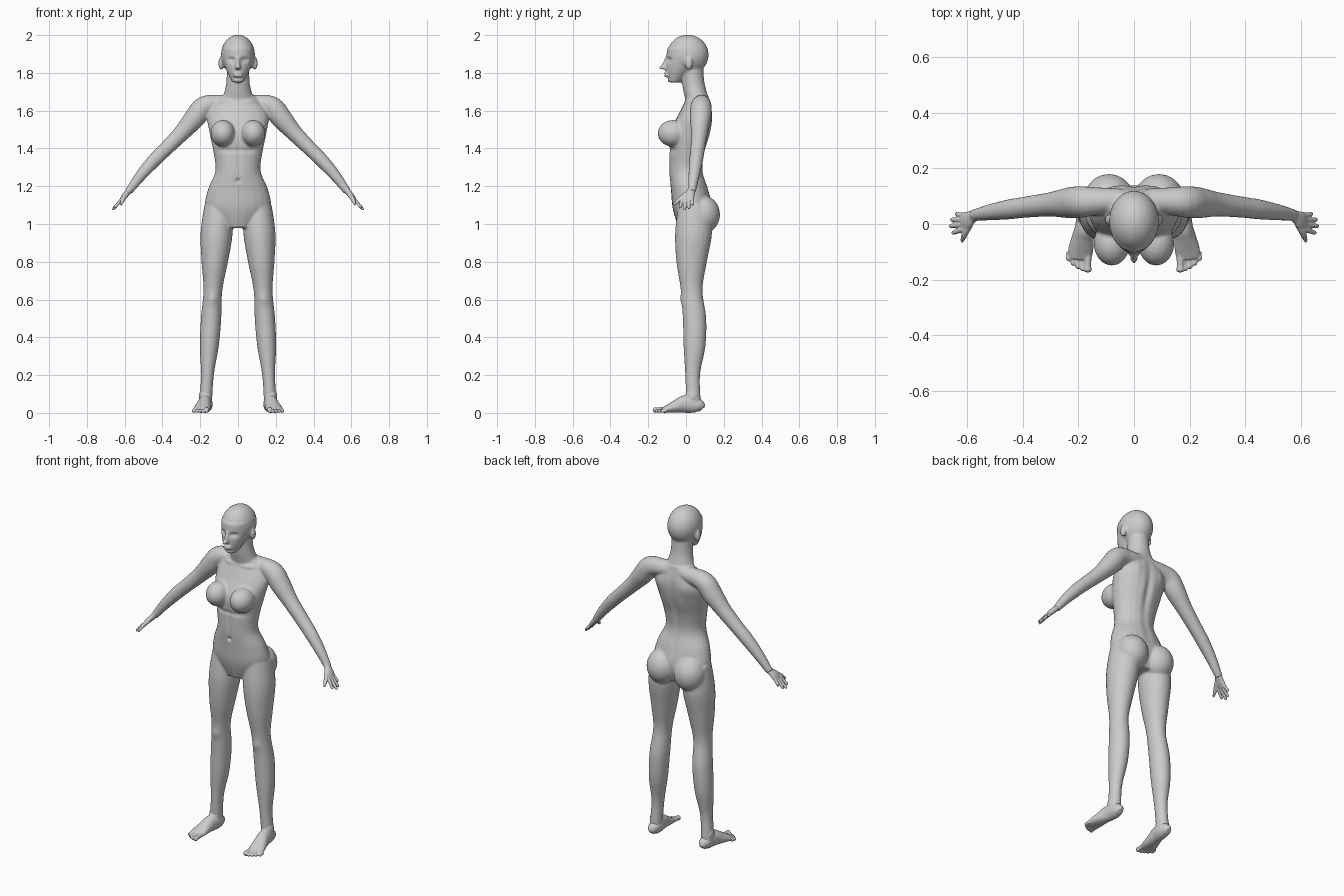
import bpy, bmesh, math
from mathutils import Vector, Matrix

cube = bpy.data.objects.get("Cube")
if cube:
    bpy.data.objects.remove(cube, do_unlink=True)

TONE = (0.6, 0.6, 0.6, 1)
grey = bpy.data.materials.new("clay_grey")
grey.use_nodes = True
grey.diffuse_color = TONE
grey.node_tree.nodes["Principled BSDF"].inputs["Base Color"].default_value = TONE

SIDES = 24
STEPS = 5
UP = Vector((0, 0, 1))
BACK = Vector((0, 1, 0))


def spline(rows):
    """Smooth curve through rows of numbers, passing through every row."""
    last = len(rows) - 1
    path = []
    for i in range(last):
        before, start, end, after = (rows[max(0, min(i + k, last))] for k in (-1, 0, 1, 2))
        for step in range(STEPS):
            t = step / STEPS
            point = []
            for a, b, c, d in zip(before, start, end, after):
                leave, arrive = (c - a) / 2, (d - b) / 2
                bend = 3 * (c - b) - 2 * leave - arrive
                settle = leave + arrive - 2 * (c - b)
                point.append(b + t * (leave + t * (bend + t * settle)))
            path.append(point)
    return path + [list(rows[last])]


def tube(bm, rows, ref=BACK, level=False, sides=(1, -1)):
    """Loft ovals through (x, y, z, radius_a, radius_b); level keeps them horizontal."""
    path = spline(rows)
    for side in sides:
        rings = []
        for i, (x, y, z, radius_a, radius_b) in enumerate(path):
            previous = Vector(path[max(i - 1, 0)][:3])
            following = Vector(path[min(i + 1, len(path) - 1)][:3])
            along = UP if level else (following - previous).normalized()
            across = ref.cross(along).normalized()
            over = along.cross(across)
            ring = []
            for k in range(SIDES):
                angle = math.tau * k / SIDES
                p = Vector((x, y, z))
                p += across * radius_a * math.cos(angle) + over * radius_b * math.sin(angle)
                ring.append(bm.verts.new((p.x * side, p.y, p.z)))
            rings.append(ring)
        for low, high in zip(rings, rings[1:]):
            for k in range(SIDES):
                j = (k + 1) % SIDES
                bm.faces.new((low[k], low[j], high[j], high[k]))
        bm.faces.new(rings[0][::-1])
        bm.faces.new(rings[-1])


def trunk(bm, bottom, step, sections):
    """Central loft at even heights from (half_width, front, back)."""
    rows = [(0, (front + back) / 2, bottom + i * step, width, (back - front) / 2)
            for i, (width, front, back) in enumerate(sections)]
    tube(bm, rows, level=True, sides=(1,))


def ball(bm, centre, radii):
    """Ellipsoid, mirrored when it lies off the centre line."""
    x, y, z = centre
    for side in ((1, -1) if x else (1,)):
        place = Matrix.Translation((x * side, y, z)) @ Matrix.Diagonal((*radii, 1))
        bmesh.ops.create_uvsphere(bm, u_segments=SIDES, v_segments=SIDES, radius=1, matrix=place)


def fuse(name, bm, voxel, smoothing):
    """Merge overlapping forms into one smooth skin."""
    bmesh.ops.recalc_face_normals(bm, faces=bm.faces)
    mesh = bpy.data.meshes.new(name)
    bm.to_mesh(mesh)
    bm.free()
    ob = bpy.data.objects.new(name, mesh)
    bpy.context.collection.objects.link(ob)
    skin = ob.modifiers.new("skin", 'REMESH')
    skin.mode = 'VOXEL'
    skin.voxel_size = voxel
    soften = ob.modifiers.new("soften", 'SMOOTH')
    soften.factor = 0.5
    soften.iterations = smoothing
    graph = bpy.context.evaluated_depsgraph_get()
    merged = bpy.data.meshes.new_from_object(ob.evaluated_get(graph))
    ob.modifiers.clear()
    ob.data = merged
    merged.materials.clear()
    merged.materials.append(grey)
    for face in merged.polygons:
        face.use_smooth = True
    return ob


def press(ob, x, y, z, wide, tall, push, deep=.04):
    """Push the skin softly backwards, or forwards when push is negative."""
    for side in ((1, -1) if x else (1,)):
        for v in ob.data.vertices:
            away = Vector(((v.co.x - x * side) / wide, (v.co.y - y) / deep, (v.co.z - z) / tall))
            if away.length < 3:
                v.co.y += push * math.exp(-away.length_squared)


# Torso, neck, breasts and buttocks
form = bmesh.new()
trunk(form, bottom=.98, step=.1, sections=(
    (.08, -.04, .11), (.17, -.07, .14), (.16, -.08, .12), (.12, -.09, .09),
    (.13, -.09, .1), (.15, -.09, .13), (.16, -.04, .14), (.09, .01, .12)))
trunk(form, bottom=1.64, step=.1, sections=((.09, 0, .13), (.063, -.02, .1), (.06, -.02, .09)))
ball(form, centre=(.08, -.07, 1.48), radii=(.065, .08, .07))
ball(form, centre=(.09, .09, 1.05), radii=(.09, .09, .1))

# Arms sweep forward toward the wrist
arm = [(0, 1.64, .04), (.1, 1.64, .045), (.18, 1.62, .056), (.23, 1.56, .056), (.3, 1.48, .044),
       (.39, 1.39, .038), (.45, 1.33, .036), (.52, 1.25, .029), (.58, 1.17, .02)]
tube(form, [(x, .085 - .16 * x * x, z, r, r) for x, z, r in arm])

# Legs stand on a straight slanted axis
leg = [(.04, .034), (.035, .034), (.045, .05), (.045, .054),
       (.03, .05), (.03, .07), (.04, .085), (.045, .075)]
leg_rows = []
for i, (y, r) in enumerate(leg):
    z = .05 + .15 * i
    leg_rows.append((.175 - .065 * z, y, z, r, r * 1.15))
tube(form, leg_rows, level=True)

# Skull, face, nose, lips and ears
ball(form, centre=(0, .01, 1.895), radii=(.09, .11, .107))
trunk(form, bottom=1.75, step=.06, sections=(
    (.03, -.095, -.03), (.06, -.105, .03), (.08, -.105, .08), (.085, -.1, .1)))
tube(form, [(0, -.1, 1.88, .01, .01), (0, -.11, 1.85, .01, .015), (0, -.12, 1.82, .016, .016)],
     sides=(1,))
ball(form, centre=(0, -.105, 1.79), radii=(.026, .015, .014))
ball(form, centre=(.09, .015, 1.85), radii=(.014, .02, .035))
body = fuse("body", form, voxel=.006, smoothing=7)

# Facial details: eye sockets, eyelids, mouth line, chin crease and nose tip
press(body, x=.036, y=-.1, z=1.868, wide=.02, tall=.012, push=.018)
press(body, x=.036, y=-.09, z=1.866, wide=.012, tall=.006, push=-.007)
press(body, x=0, y=-.11, z=1.79, wide=.025, tall=.003, push=.007)
press(body, x=0, y=-.1, z=1.773, wide=.025, tall=.006, push=.006)
press(body, x=0, y=-.13, z=1.825, wide=.01, tall=.012, push=-.01, deep=.02)

# Body details: navel, belly line, rib edge, spine, shoulder blades, collar bones, kneecaps
press(body, x=0, y=-.08, z=1.23, wide=.01, tall=.01, push=.014)
press(body, x=0, y=-.09, z=1.35, wide=.012, tall=.1, push=.006)
press(body, x=.06, y=-.09, z=1.39, wide=.06, tall=.012, push=.006)
press(body, x=0, y=.13, z=1.4, wide=.02, tall=.2, push=-.014)
press(body, x=.09, y=.14, z=1.57, wide=.04, tall=.06, push=.009)
press(body, x=.08, y=0, z=1.65, wide=.05, tall=.01, push=-.008)
press(body, x=.135, y=-.03, z=.6, wide=.025, tall=.03, push=-.007)

# Hands: palm, four fingers fanned from the knuckles, and thumb
form = bmesh.new()
tube(form, [(.56, .033, 1.2, .016, .02), (.58, .027, 1.172, .016, .022),
            (.6, .014, 1.15, .015, .032), (.618, .006, 1.127, .01, .034)])
finger_tips = [(.642, .037, 1.1), (.66, .016, 1.08), (.665, -.008, 1.075), (.655, -.033, 1.085)]
for i, tip in enumerate(map(Vector, finger_tips)):
    knuckle = Vector((.612, .03 - .016 * i, 1.134))
    tube(form, [(*knuckle.lerp(tip, t), r, r)
                for t, r in ((0, .01), (.5, .0085), (.9, .0075), (1, .003))])
tube(form, [(.59, 0, 1.155, .012, .012), (.606, -.028, 1.135, .012, .012),
            (.615, -.05, 1.115, .009, .009), (.62, -.066, 1.1, .004, .004)], ref=UP)
fuse("hands", form, voxel=.003, smoothing=3)

# Feet: heel, arch and ball resting on the ground, then five toes
form = bmesh.new()
foot = [(.17, .086, .015, .02), (.17, .07, .03, .035), (.17, .035, .036, .045),
        (.176, -.01, .036, .046), (.184, -.05, .04, .035), (.192, -.095, .045, .022),
        (.195, -.125, .04, .014)]
tube(form, [(x, y, tall, wide, tall) for x, y, wide, tall in foot], ref=UP)
ball(form, centre=(.172, .035, .085), radii=(.035, .038, .05))
for i in range(5):
    x = .167 + .017 * i
    r = .01 if i else .015
    tip = -.174 + .002 * i * (i + 1)
    tube(form, [(x, -.1, r * 1.3, r, r), (x, tip + .025, r * 1.1, r * .85, r * .85),
                (x, tip + .008, r, r, r), (x, tip, r, r / 2, r / 2)], ref=UP)
fuse("feet", form, voxel=.0035, smoothing=3)
